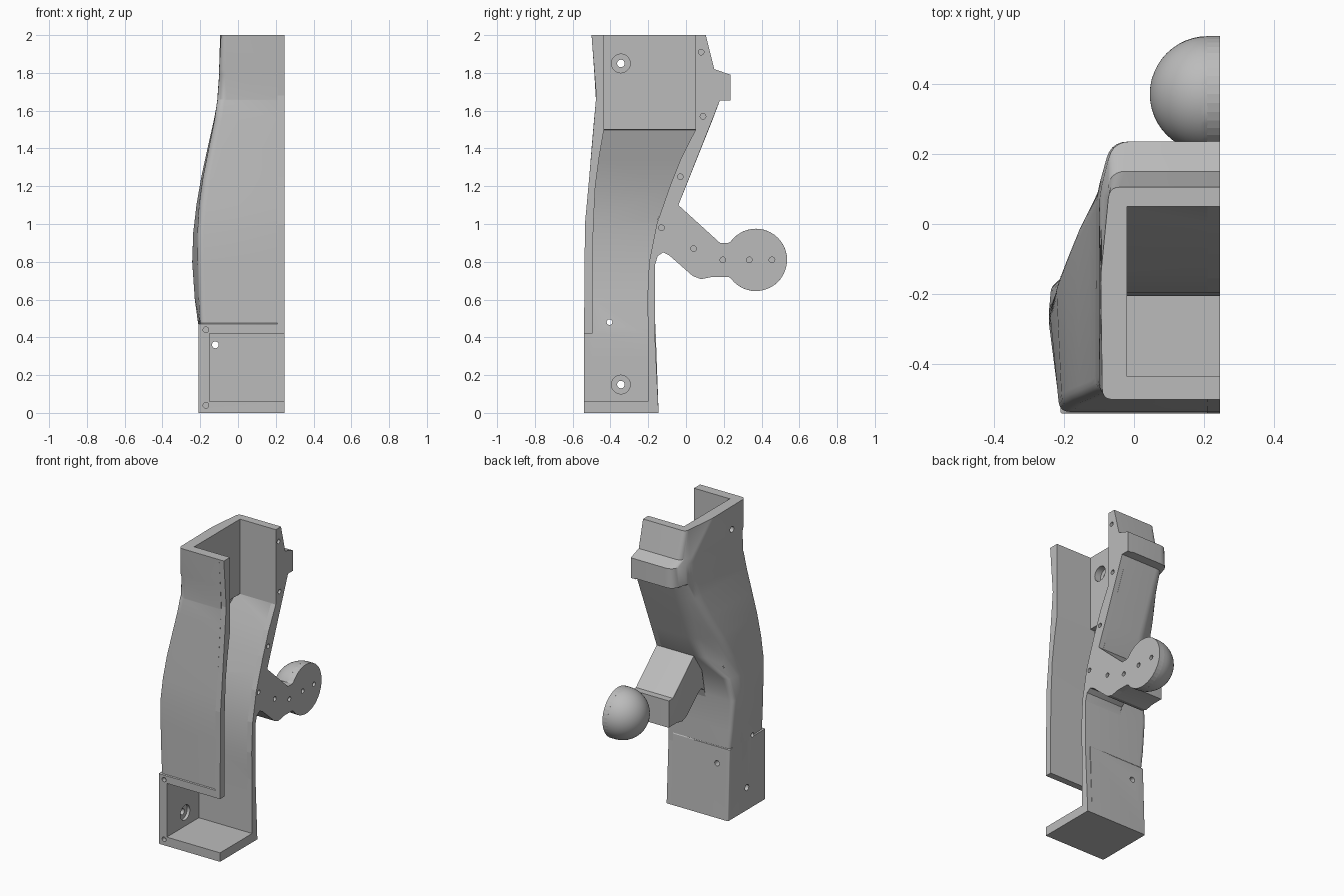
import bpy, bmesh
from math import cos, sin, radians
from mathutils import Vector, Matrix

if "Cube" in bpy.data.objects:
    bpy.data.objects.remove(bpy.data.objects["Cube"])

grey = bpy.data.materials.new("plain grey")
grey.use_nodes = True
grey.diffuse_color = (0.5, 0.5, 0.5, 1)
grey.node_tree.nodes["Principled BSDF"].inputs["Base Color"].default_value = (0.5, 0.5, 0.5, 1)

SPLIT, LIP, FAR = 0.21, 0.245, 0.5


def make(name, bm):
    bmesh.ops.recalc_face_normals(bm, faces=bm.faces)
    mesh = bpy.data.meshes.new(name)
    bm.to_mesh(mesh)
    bm.free()
    ob = bpy.data.objects.new(name, mesh)
    bpy.context.collection.objects.link(ob)
    mesh.materials.append(grey)
    return ob


def loft(name, rings):
    bm = bmesh.new()
    loops = [[bm.verts.new(p) for p in ring] for ring in rings]
    for a, b in zip(loops, loops[1:]):
        for i in range(len(a)):
            j = (i + 1) % len(a)
            bm.faces.new((a[i], a[j], b[j], b[i]))
    bm.faces.new(loops[0])
    bm.faces.new(loops[-1])
    return make(name, bm)


def box(name, lo, hi):
    return loft(name, [[(lo[0], lo[1], z), (hi[0], lo[1], z), (hi[0], hi[1], z), (lo[0], hi[1], z)]
                       for z in (lo[2], hi[2])])


def drill(centre, radius, depth, axis="X"):
    bm = bmesh.new()
    turn = Matrix.Rotation(radians(90), 4, "Y" if axis == "X" else "X")
    bmesh.ops.create_cone(bm, cap_ends=True, segments=20, radius1=radius, radius2=radius,
                          depth=depth, matrix=Matrix.Translation(centre) @ turn)
    return make("drill", bm)


def cut(ob, cutters):
    for c in cutters:
        c.hide_render = True
        mod = ob.modifiers.new("cut", "BOOLEAN")
        mod.operation, mod.solver, mod.object = "DIFFERENCE", "EXACT", c
        bpy.context.view_layer.objects.active = ob
        bpy.ops.object.modifier_apply(modifier=mod.name)


def smooth(ob, angle=28):
    bpy.ops.object.select_all(action="DESELECT")
    ob.select_set(True)
    bpy.context.view_layer.objects.active = ob
    bpy.ops.object.shade_smooth_by_angle(angle=radians(angle))


def rounded(points, r, steps=5):
    """Round every inner corner of an open path."""
    out = [points[0]]
    for a, p, b in zip(points, points[1:], points[2:]):
        s, e = p + (a - p).normalized() * r, p + (b - p).normalized() * r
        for i in range(steps + 1):
            t = i / steps
            out.append(s * (1 - t) ** 2 + p * 2 * t * (1 - t) + e * t * t)
    return out + [points[-1]]


# Outer shell: height, front corner, side ridge, back corner (x, y each), rounding
sections = [
    (0, -.21, -.54, -.21, -.35, -.21, -.145, .008),
    (.47, -.21, -.54, -.21, -.35, -.21, -.162, .008),
    (.475, -.2, -.535, -.212, -.3, -.208, -.165, .03),
    (.6, -.205, -.535, -.23, -.28, -.222, -.165, .03),
    (.8, -.21, -.535, -.244, -.27, -.235, -.165, .03),
    (.95, -.212, -.535, -.24, -.25, -.205, -.14, .03),
    (1.1, -.205, -.525, -.222, -.16, -.08, -.04, .04),
    (1.25, -.185, -.512, -.195, -.09, -.06, .02, .04),
    (1.4, -.155, -.5, -.162, -.01, -.06, .08, .04),
    (1.55, -.125, -.487, -.128, .05, -.06, .14, .04),
    (1.655, -.11, -.477, -.108, .08, -.065, .18, .04),
    (1.66, -.11, -.477, -.108, .08, -.065, .235, .05),
    (1.79, -.1, -.485, -.1, .08, -.06, .235, .05),
    (1.82, -.1, -.487, -.1, .05, -.06, .15, .035),
    (2, -.09, -.5, -.095, -.15, -.07, .105, .03),
]
rings = []
for z, xf, yf, xm, ym, xb, yb, r in sections:
    path = [Vector(p + (z,)) for p in ((SPLIT, yf), (xf, yf), (xm, ym), (xb, yb), (SPLIT, yb))]
    rings.append(rounded(path, r))
shell = loft("shell", rings)

# Hollow channel: height, side x, front y, back y
channel = [(.3, -.15, -.495, -.2), (.42, -.15, -.495, -.2), (.6, -.175, -.495, -.205),
           (.8, -.185, -.495, -.195), (1, -.18, -.49, -.155), (1.2, -.15, -.48, -.085),
           (1.35, -.1, -.46, -.025), (1.498, -.05, -.435, .05), (1.5, -.02, -.435, .05),
           (2.1, -.02, -.435, .05)]
cavity = loft("cavity_cutter", [[(x, f, z), (FAR, f, z), (FAR, b, z), (x, b, z)]
                                for z, x, f, b in channel])
window = box("window_cutter", (-.15, -.7, .06), (FAR, -.2, .42))

# Arm and whole silhouette on the split plane (y, z)
ball_y, ball_z, ball_r = .37, .81, .165
arm_low = [(-.165, .78), (-.15, .83), (-.12, .85), (-.09, .835), (.035, .725), (.08, .708),
           (.14, .72), (.225, .72)]
arm_high = [(.225, .9), (.18, .9), (-.04, 1.1)]
arc = [(ball_y + ball_r * cos(radians(a)), ball_z + ball_r * sin(radians(a)))
       for a in range(-144, 145, 9)]
outline = ([(-.54, 0), (-.145, 0), (-.165, .42)] + arm_low + arc + arm_high
           + [(.18, 1.655), (.235, 1.655), (.235, 1.79), (.15, 1.82), (.105, 2), (-.5, 2),
              (-.475, 1.68), (-.512, 1.25), (-.535, 1), (-.54, .4)])


def plate(name, points, x0, x1, inset=0):
    bm = bmesh.new()
    face = bm.faces.new([bm.verts.new((x0, y, z)) for y, z in points])
    if inset:
        rim = bmesh.ops.inset_region(bm, faces=[face], thickness=inset, use_even_offset=True)
        bmesh.ops.delete(bm, geom=rim["faces"], context="FACES")
    ext = bmesh.ops.extrude_face_region(bm, geom=bm.faces[:], use_keep_orig=True)
    verts = [g for g in ext["geom"] if isinstance(g, bmesh.types.BMVert)]
    bmesh.ops.translate(bm, verts=verts, vec=(x1 - x0, 0, 0))
    return make(name, bm)


# Raised joint lip around the open side
lip = plate("joint_lip", outline, SPLIT - .002, LIP, .015)

# Rear arm, rounded on its closed side
arm = plate("rear_arm", arm_low + arm_high + [(-.11, 1.06)], SPLIT, -.03)
bm = bmesh.new()
bm.from_mesh(arm.data)
edges = [e for e in bm.edges if all(v.co.x < 0 for v in e.verts)]
bmesh.ops.bevel(bm, geom=edges, offset=.035, segments=4, profile=.5, affect="EDGES", clamp_overlap=True)
bm.to_mesh(arm.data)
bm.free()

# Half ball at the end of the arm
bm = bmesh.new()
bmesh.ops.create_uvsphere(bm, u_segments=48, v_segments=24, radius=ball_r)
bmesh.ops.rotate(bm, verts=bm.verts, matrix=Matrix.Rotation(radians(90), 3, "Y"))
cutting = bmesh.ops.bisect_plane(bm, geom=bm.verts[:] + bm.edges[:] + bm.faces[:],
                                 plane_co=(0, 0, 0), plane_no=(1, 0, 0), clear_outer=True)
bmesh.ops.holes_fill(bm, edges=[e for e in bm.edges if e.is_boundary])
bmesh.ops.translate(bm, verts=bm.verts, vec=(SPLIT, ball_y, ball_z))
ball = make("half_ball", bm)

# Screw and cable holes
side_holes = [drill((-.15, -.345, z), .02, .4) for z in (.15, 1.85)]
side_holes += [drill((-.145, -.345, .15), .05, .05), drill((-.03, -.345, 1.85), .05, .07),
               drill((-.2, -.405, .48), .015, .3), drill((-.12, -.18, .36), .018, .2, "Y")]
side_holes += [drill((-.17, -.54, z), .015, .06, "Y") for z in (.04, .44)]
pins = [drill((LIP, y, z), .015, .05) for y, z in (
    (.08, 1.91), (.09, 1.57), (-.03, 1.25), (-.13, .98), (.04, .87), (.195, .81), (.335, .81), (.455, .81))]

cut(shell, [cavity, window] + side_holes)
cut(lip, [cavity, window] + pins)
for c in [cavity, window] + side_holes + pins:
    bpy.data.objects.remove(c)
for ob in (shell, arm, ball):
    smooth(ob)
